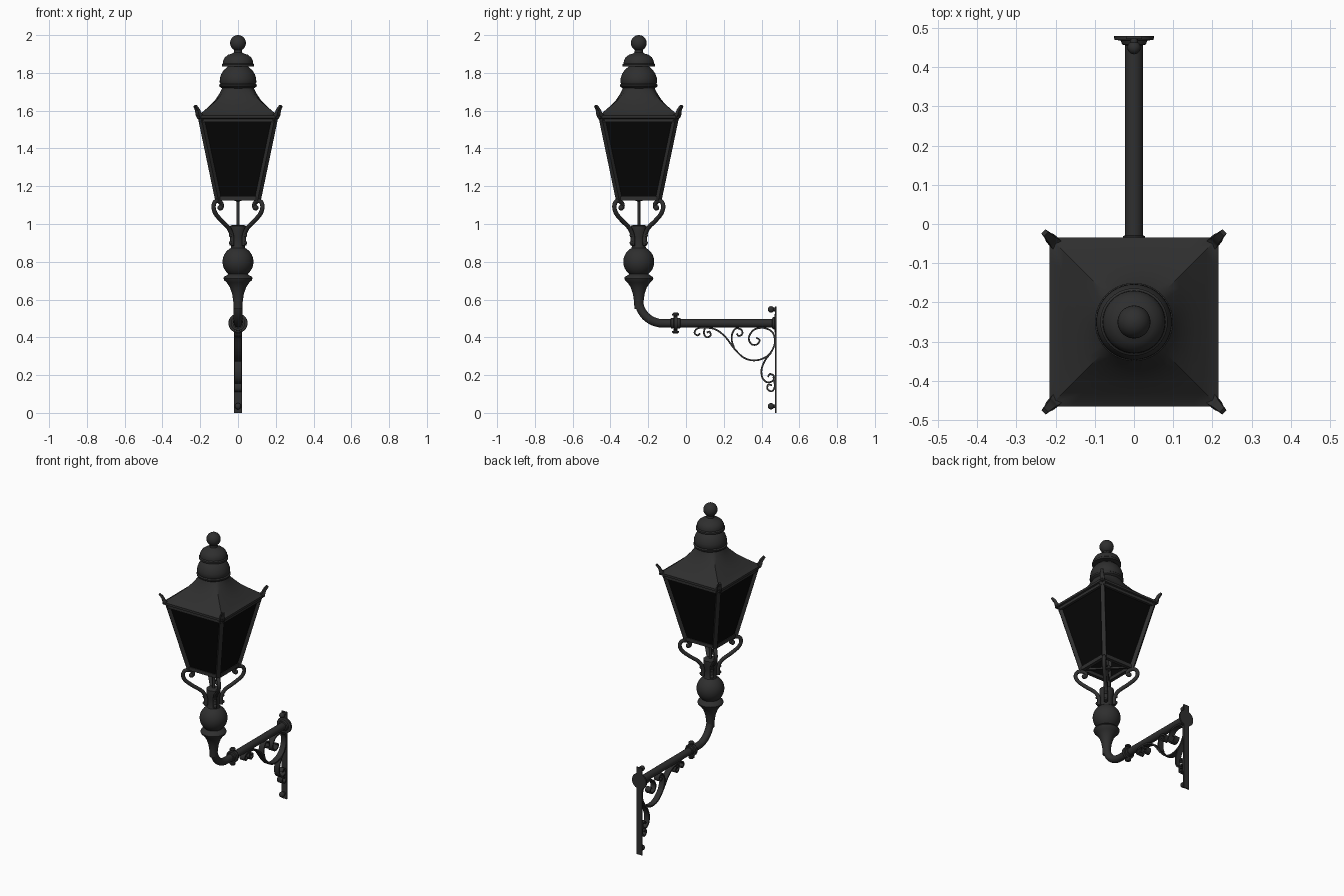
import bpy, bmesh, math
from mathutils import Vector

if "Cube" in bpy.data.objects:
    bpy.data.objects.remove(bpy.data.objects["Cube"])

LY = -0.25  # y of the lantern axis


def make_mat(name, v):
    m = bpy.data.materials.new(name)
    m.diffuse_color = (v, v, v, 1)
    m.use_nodes = True
    m.node_tree.nodes["Principled BSDF"].inputs["Base Color"].default_value = m.diffuse_color
    return m


iron = make_mat("dark iron", 0.028)
black = make_mat("black glass", 0.002)


def finish(bm, name, mat=iron, angle=40):
    bmesh.ops.recalc_face_normals(bm, faces=bm.faces)
    me = bpy.data.meshes.new(name)
    bm.to_mesh(me)
    bm.free()
    me.materials.append(mat)
    me.shade_smooth()
    me.set_sharp_from_angle(angle=math.radians(angle))
    ob = bpy.data.objects.new(name, me)
    bpy.context.collection.objects.link(ob)
    return ob


def skin(bm, rings, caps=True):
    """Join equal vertex loops into a closed tube."""
    vs = [[bm.verts.new(p) for p in r] for r in rings]
    n = len(vs[0])
    for a, b in zip(vs, vs[1:]):
        for i in range(n):
            bm.faces.new((a[i], a[(i + 1) % n], b[(i + 1) % n], b[i]))
    if caps:
        bm.faces.new(vs[0])
        bm.faces.new(vs[-1])


def circle(r, n):
    return [(r * math.cos(2 * math.pi * i / n), r * math.sin(2 * math.pi * i / n)) for i in range(n)]


def rect(a, b):
    return [(-a, -b), (a, -b), (a, b), (-a, b)]


def ball(r, z, a0, a1, n=12):
    """Profile points of a ball, from elevation a0 to a1 in degrees."""
    out = []
    for i in range(n + 1):
        t = math.radians(a0 + (a1 - a0) * i / n)
        out.append((max(r * math.cos(t), 0.001), z + r * math.sin(t)))
    return out


def lathe(name, prof, origin=(0, LY, 0), axis=(0, 0, 1), n=40):
    q = Vector((0, 0, 1)).rotation_difference(Vector(axis))
    bm = bmesh.new()
    skin(bm, [[q @ Vector((x, y, z)) + Vector(origin) for x, y in circle(r, n)] for r, z in prof])
    return finish(bm, name)


def smooth_path(p, k=5):
    """Catmull-Rom curve through the points."""
    p = [Vector(q) for q in p]
    e = [2 * p[0] - p[1]] + p + [2 * p[-1] - p[-2]]
    out = []
    for i in range(1, len(e) - 2):
        a, b, c, d = e[i - 1:i + 3]
        for j in range(k):
            t = j / k
            out.append(0.5 * (2 * b + (c - a) * t + (2 * a - 5 * b + 4 * c - d) * t * t
                              + (3 * b - a - 3 * c + d) * t ** 3))
    return out + [p[-1]]


def sweep(name, pts, section, deg, oy=0.0, taper=1.0, k=5):
    """Sweep a section along a (radius, z) path in the upright plane at angle deg."""
    a = math.radians(deg)
    e, side = Vector((math.cos(a), math.sin(a), 0)), Vector((-math.sin(a), math.cos(a), 0))
    path = smooth_path(pts, k)
    rings = []
    for i, p in enumerate(path):
        d = (path[min(i + 1, len(path) - 1)] - path[max(i - 1, 0)]).normalized()
        nrm = e * -d.y + Vector((0, 0, d.x))
        s = 1 + (taper - 1) * i / (len(path) - 1)
        o = Vector((0, oy, p.y)) + e * p.x
        rings.append([o + nrm * u * s + side * v * s for u, v in section])
    bm = bmesh.new()
    skin(bm, rings)
    return finish(bm, name)


def beam(name, a, b, w):
    """Square bar between two points given relative to the lantern axis."""
    a, b = Vector(a), Vector(b)
    q = (b - a).to_track_quat('Z', 'Y')
    bm = bmesh.new()
    skin(bm, [[q @ Vector((x, y, 0)) + p + Vector((0, LY, 0)) for x, y in rect(w, w)] for p in (a, b)])
    return finish(bm, name)


# Chimney cap with two domes and ball finial
lathe("chimney_cap", [(0.08, 1.715), (0.098, 1.727), (0.1, 1.737), (0.093, 1.742), (0.097, 1.75), (0.096, 1.772),
                      (0.088, 1.795), (0.075, 1.815), (0.06, 1.828), (0.055, 1.833), (0.086, 1.834), (0.086, 1.845),
                      (0.08, 1.85), (0.079, 1.865), (0.07, 1.882), (0.052, 1.896), (0.032, 1.902), (0.022, 1.908)]
      + ball(0.042, 1.958, -60, 90))

# Square concave roof that turns round toward the chimney
bm = bmesh.new()
rings = []
for h, z, t in [(0.2, 1.555, 0), (0.216, 1.56, 0), (0.216, 1.574, 0), (0.205, 1.579, 0), (0.182, 1.598, 0.02),
                (0.152, 1.624, 0.08), (0.122, 1.655, 0.25), (0.1, 1.688, 0.5), (0.086, 1.715, 0.8), (0.08, 1.735, 1)]:
    ring = []
    for x, y in circle(1, 40):
        m = max(abs(x), abs(y))
        # start at a diagonal so that ring points land on the corners
        f = (1 - t) / m + t
        ring.append((h * x * f, LY + h * y * f, z))
    rings.append(ring)
skin(bm, rings)
finish(bm, "roof", angle=50)

# Glass panes: an open tapered box
bm = bmesh.new()
skin(bm, [[(x, LY + y, z) for x, y in rect(h, h)] for h, z in ((0.105, 1.13), (0.196, 1.56))], caps=False)
finish(bm, "glass_panes", black, 20)

# Lantern frame, corner ears and supporting scrolls, repeated on four corners
BOT, TOP = 0.103, 0.195
for i in range(4):
    deg = 45 + 90 * i
    c, s = [round(math.sqrt(2) * f(math.radians(deg))) for f in (math.cos, math.sin)]
    c2, s2 = -s, c
    beam("corner_bar", (c * BOT, s * BOT, 1.125), (c * TOP, s * TOP, 1.565), 0.0125)
    beam("bottom_rail", (c * BOT, s * BOT, 1.135), (c2 * BOT, s2 * BOT, 1.135), 0.011)
    beam("top_rail", (c * TOP, s * TOP, 1.55), (c2 * TOP, s2 * TOP, 1.55), 0.011)
    beam("floor_bar", (0, 0, 1.135), (c * BOT, s * BOT, 1.135), 0.006)
    sweep("corner_ear", [(0.265, 1.555), (0.293, 1.578), (0.303, 1.602), (0.322, 1.627)],
          rect(0.013, 0.017), deg, LY, 0.45)
    sweep("support_scroll", [(0.046, 0.885), (0.046, 0.935), (0.07, 0.978), (0.125, 1.018), (0.168, 1.055),
                             (0.183, 1.09), (0.172, 1.117), (0.145, 1.121), (0.124, 1.107), (0.122, 1.09),
                             (0.132, 1.082)], circle(0.0115, 10), deg, LY)
    d = Vector((math.cos(math.radians(deg)), math.sin(math.radians(deg)), 0))
    lathe("scroll_tip", ball(0.015, 0, -90, 90, 8), d * 0.132 + Vector((0, LY, 1.086)), n=12)
    for z in (0.9, 0.94):
        lathe("scroll_bolt", ball(0.01, 0, 0, 90, 4), d * 0.055 + Vector((0, LY, z)), d, 10)

# Central gas pipe with small burner cup
lathe("gas_pipe", [(0.008, 0.95), (0.008, 1.12), (0.025, 1.125), (0.025, 1.145), (0.01, 1.15), (0.01, 1.2)], n=16)

# Turned stem: vase foot, large ball and collar
lathe("turned_stem", [(0.023, 0.55), (0.025, 0.59), (0.031, 0.63), (0.043, 0.665), (0.06, 0.69), (0.073, 0.702),
                      (0.077, 0.712), (0.073, 0.721), (0.06, 0.728)]
      + ball(0.082, 0.8, -52, 62) + [(0.035, 0.885), (0.035, 0.93), (0.042, 0.955), (0.042, 0.99), (0.03, 0.995)])

# Bent arm pipe running back to the wall
bend = [(-0.25, 0.61)]
for i in range(9):
    t = math.pi + math.pi / 2 * i / 8
    bend.append((-0.125 + 0.125 * math.cos(t), 0.6 + 0.125 * math.sin(t)))
sweep("arm_pipe", bend + [(0.0, 0.475), (0.475, 0.475)], circle(0.0225, 24), 90, k=2)

# Pipe joint with bolts above and below
lathe("pipe_joint", [(0.023, -0.026), (0.028, -0.024), (0.028, -0.01), (0.038, -0.009), (0.038, 0.009),
                     (0.028, 0.01), (0.028, 0.024), (0.023, 0.026)], (0, -0.055, 0.475), (0, 1, 0), 32)
for s in (-1, 1):
    lathe("joint_bolt", [(0.01, 0.03), (0.01, 0.04), (0.018, 0.041), (0.018, 0.049), (0.011, 0.056)],
          (0, -0.055, 0.475), (0, 0, s), 16)

# Wall bar, round wall flange and bar bolts
bm = bmesh.new()
skin(bm, [[(x, 0.476 + y, z) for x, y in rect(0.02, 0.004)] for z in (0, 0.563)])
finish(bm, "wall_bar")
lathe("wall_flange", [(0.023, -0.02), (0.03, -0.018), (0.034, -0.008), (0.05, -0.006), (0.051, 0.004)],
      (0, 0.476, 0.475), (0, 1, 0), 32)
for z in (0.035, 0.548):
    lathe("wall_bolt", [(0.01, 0)] + [(0.01, 0.01)] + ball(0.017, 0.022, -50, 90, 8), (0, 0.472, z), (0, -1, 0), 16)

# Ribbon scrollwork below the arm, as (y, z) paths
ribbons = {
    "main_scroll": [(.075, .42), (.06, .41), (.045, .425), (.06, .446), (.10, .452), (.16, .44), (.21, .40),
                    (.26, .335), (.31, .29), (.37, .278), (.43, .30), (.463, .345), (.47, .39), (.455, .43),
                    (.41, .45), (.36, .44), (.333, .40), (.345, .365), (.375, .362), (.39, .385), (.372, .398)],
    "front_curl": [(.10, .451), (.095, .42), (.11, .40), (.13, .41), (.125, .43), (.11, .425)],
    "middle_curl": [(.255, .345), (.243, .38), (.245, .42), (.265, .447), (.293, .44), (.298, .418),
                    (.28, .407), (.268, .42)],
    "lower_scroll": [(.45, .318), (.42, .28), (.40, .23), (.405, .185), (.43, .162), (.46, .17), (.465, .195),
                     (.445, .206), (.433, .19)],
    "lower_curl": [(.463, .19), (.47, .14), (.455, .115), (.432, .125), (.435, .15), (.455, .146)],
}
for name, pts in ribbons.items():
    sweep(name, pts, rect(0.0045, 0.018), 90)
